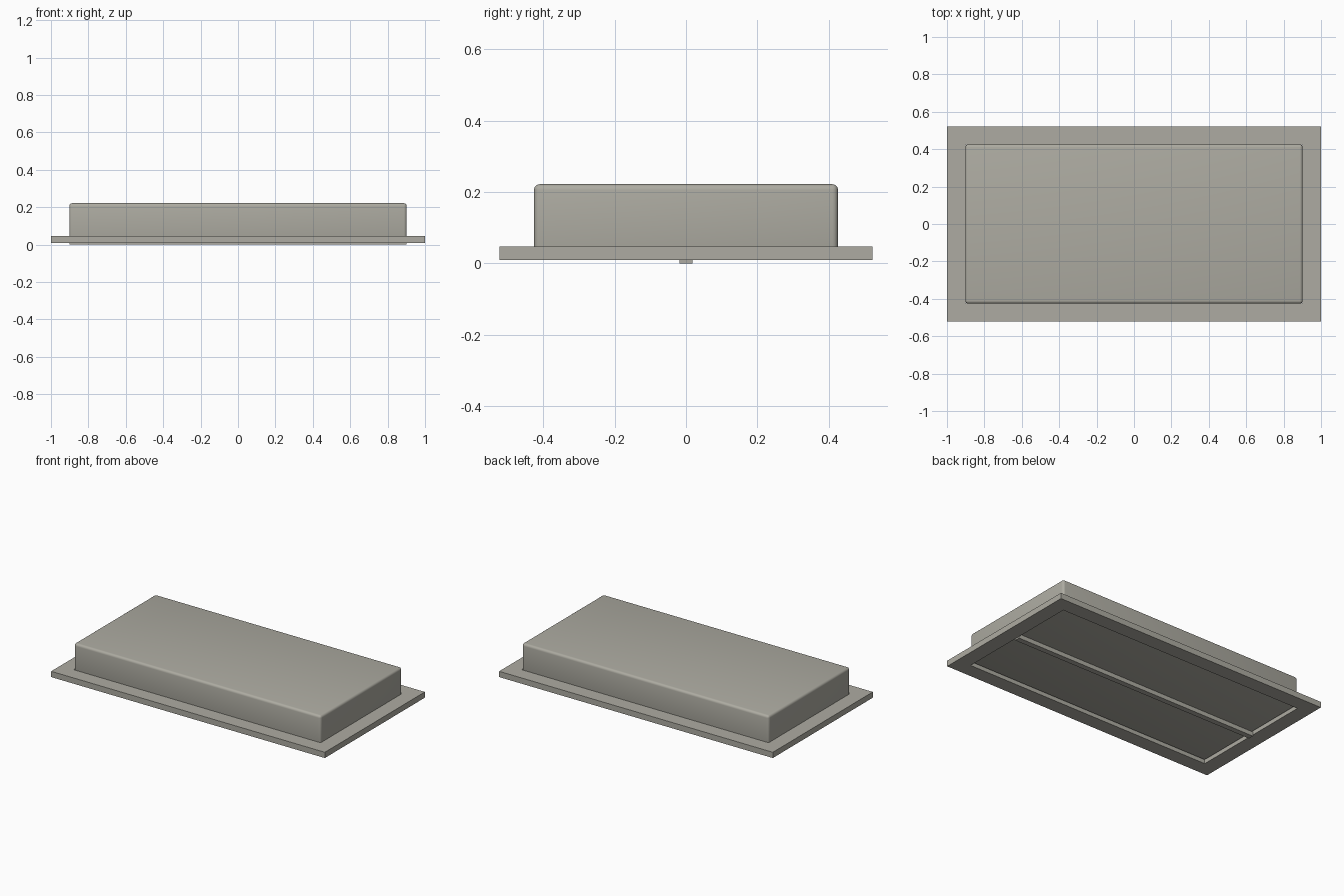
import bpy
import bmesh

default = bpy.data.objects.get("Cube")
if default:
    bpy.data.objects.remove(default)

# Single warm grey paint
paint = bpy.data.materials.new("warm_grey")
paint.use_nodes = True
colour = (0.42, 0.41, 0.36, 1)
paint.diffuse_color = colour
paint.node_tree.nodes["Principled BSDF"].inputs["Base Color"].default_value = colour


def add_object(name, bm):
    bmesh.ops.recalc_face_normals(bm, faces=bm.faces)
    mesh = bpy.data.meshes.new(name)
    bm.to_mesh(mesh)
    bm.free()
    mesh.materials.append(paint)
    obj = bpy.data.objects.new(name, mesh)
    bpy.context.collection.objects.link(obj)
    return obj


def box(name, half_x, half_y, bottom, top):
    bm = bmesh.new()
    bmesh.ops.create_cube(bm, size=2)
    for v in bm.verts:
        v.co.x *= half_x
        v.co.y *= half_y
        v.co.z = top if v.co.z > 0 else bottom
    return add_object(name, bm)


def rim(name, outer, inner, bottom, top):
    """Rectangular ring with a square-cut opening."""
    bm = bmesh.new()
    signs = [(-1, -1), (1, -1), (1, 1), (-1, 1)]
    loops = [[bm.verts.new((sx * size[0], sy * size[1], z)) for sx, sy in signs]
             for size, z in ((outer, bottom), (outer, top), (inner, top), (inner, bottom))]
    for i, loop in enumerate(loops):
        following = loops[(i + 1) % 4]
        for j in range(4):
            k = (j + 1) % 4
            bm.faces.new((loop[j], loop[k], following[k], following[j]))
    return add_object(name, bm)


# Softly rounded housing, its underside recessed inside the rim
housing = box("housing", 0.902, 0.426, 0.028, 0.222)
bevel = housing.modifiers.new("rounded_edges", "BEVEL")
bevel.width = 0.016
bevel.segments = 4
for face in housing.data.polygons:
    face.use_smooth = True

# Flat mounting rim around the housing
rim("mounting_rim", (1.0, 0.522), (0.901, 0.425), 0.009, 0.047)

# Lengthwise divider across the underside
box("center_divider", 0.9, 0.018, 0, 0.032)
